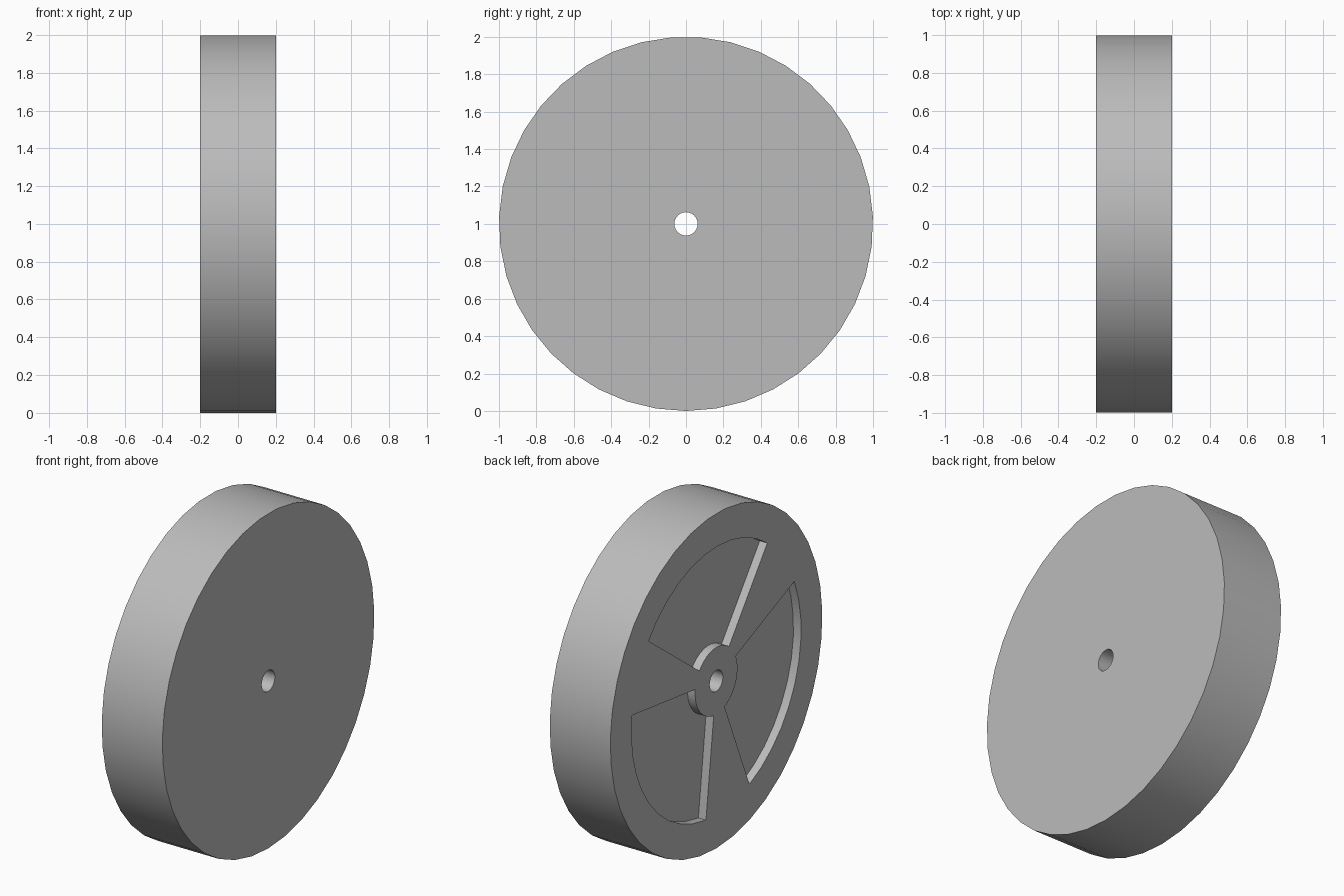
import bpy
import bmesh
from math import cos, sin, radians, tau

cube = bpy.data.objects.get("Cube")
if cube:
    bpy.data.objects.remove(cube, do_unlink=True)

HALF_WIDTH = 0.2
POCKET_DEPTH = 0.05
HUB_RADIUS, RIM_RADIUS = 0.2, 0.8

grey = bpy.data.materials.new("light grey")
grey.use_nodes = True
grey.diffuse_color = (0.5, 0.5, 0.5, 1)
grey.node_tree.nodes["Principled BSDF"].inputs["Base Color"].default_value = (0.5, 0.5, 0.5, 1)


def arc(radius, start, end, steps):
    """Points (y, z) on an arc around the axle, angles in radians."""
    angles = [start + (end - start) * i / steps for i in range(steps + 1)]
    return [(-radius * cos(a), 1 + radius * sin(a)) for a in angles]


def circle(radius, sides):
    return arc(radius, -tau / 4, tau * 3 / 4, sides)[:-1]


def prism(name, profile, x0, x1):
    """Extrude a (y, z) profile along x."""
    bm = bmesh.new()
    face = bm.faces.new([bm.verts.new((x0, y, z)) for y, z in profile])
    side = bmesh.ops.extrude_face_region(bm, geom=[face])
    verts = [v for v in side["geom"] if isinstance(v, bmesh.types.BMVert)]
    bmesh.ops.translate(bm, verts=verts, vec=(x1 - x0, 0, 0))
    bmesh.ops.recalc_face_normals(bm, faces=bm.faces)
    mesh = bpy.data.meshes.new(name)
    bm.to_mesh(mesh)
    bm.free()
    mesh.materials.append(grey)
    obj = bpy.data.objects.new(name, mesh)
    bpy.context.collection.objects.link(obj)
    return obj


# Solid wheel disc
wheel = prism("wheel", circle(1, 39), -HALF_WIDTH, HALF_WIDTH)

# Axle hole right through, and three pockets that leave hub, rim and spokes
cutters = [prism("axle_hole_cutter", circle(0.0625, 24), -0.3, 0.3)]
for i in range(3):
    middle = radians(98 + 120 * i)
    start, end = middle - radians(45), middle + radians(45)
    profile = arc(RIM_RADIUS, start, end, 10) + arc(HUB_RADIUS, end, start, 10)
    cutters.append(prism(f"pocket_cutter_{i + 1}", profile, -0.3, -HALF_WIDTH + POCKET_DEPTH))

bpy.ops.object.select_all(action="DESELECT")
wheel.select_set(True)
bpy.context.view_layer.objects.active = wheel
for cutter in cutters:
    cutter.hide_render = True
    mod = wheel.modifiers.new(cutter.name, "BOOLEAN")
    mod.operation = "DIFFERENCE"
    mod.solver = "EXACT"
    mod.object = cutter
    bpy.ops.object.modifier_apply(modifier=mod.name)
    bpy.data.objects.remove(cutter, do_unlink=True)

# Round walls smooth, rim edges crisp
bpy.ops.object.shade_smooth_by_angle(angle=radians(30))
